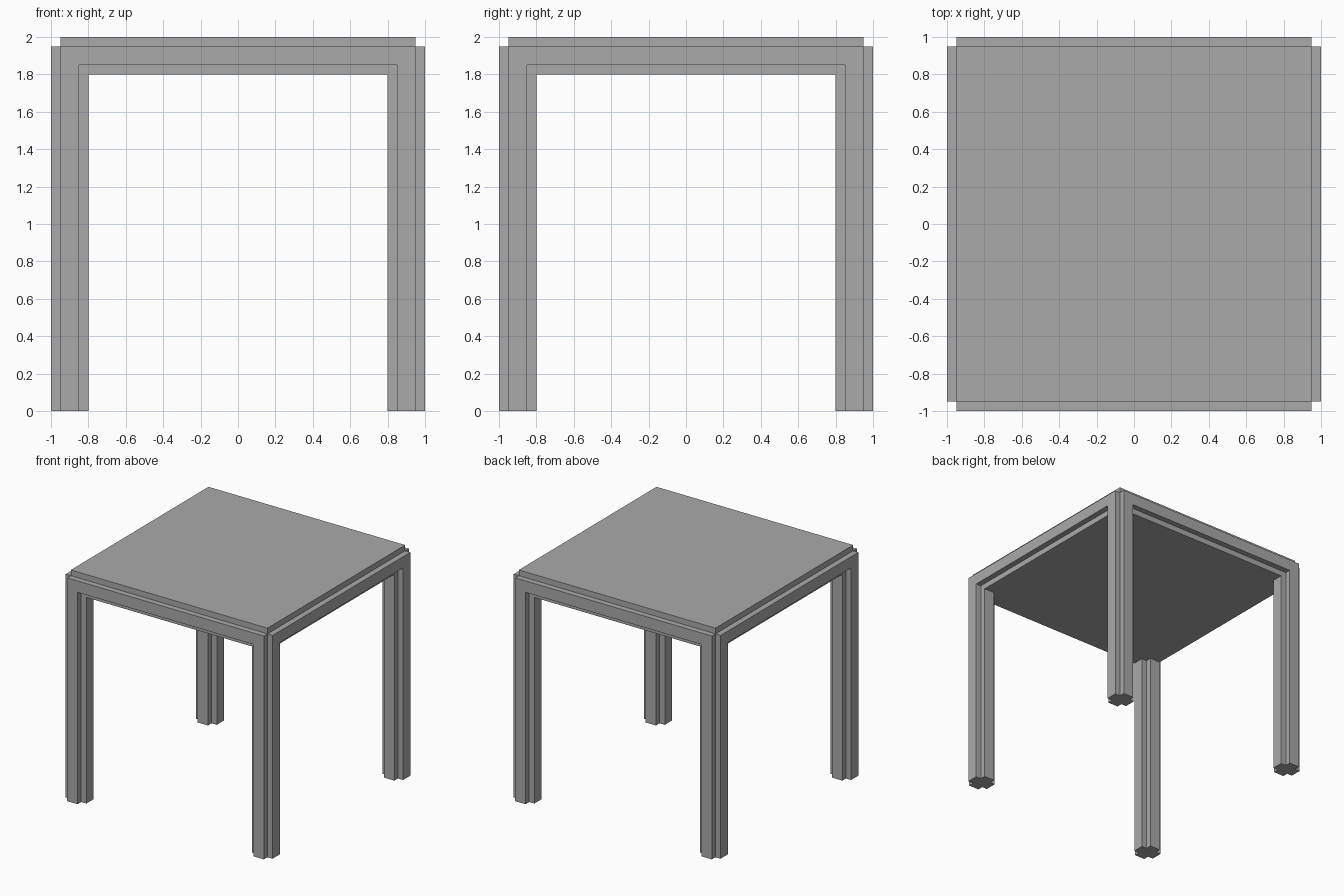
import bpy
import bmesh
from math import pi
from mathutils import Matrix

cube = bpy.data.objects.get("Cube")
if cube:
    bpy.data.objects.remove(cube, do_unlink=True)

# Single flat colour
grey = bpy.data.materials.new("plain grey")
grey.use_nodes = True
colour = (0.4, 0.4, 0.4, 1)
grey.diffuse_color = colour
grey.node_tree.nodes["Principled BSDF"].inputs["Base Color"].default_value = colour

EDGE = 0.95   # half width of the tabletop block
STEP = 0.05   # depth of the notches
TOP = 2.0
UNDER = 1.8   # underside of the tabletop


def prism(name, outline, height, matrix):
    """Extrude a flat outline along its local z, then place it."""
    bm = bmesh.new()
    face = bm.faces.new([bm.verts.new((x, y, 0)) for x, y in outline])
    ext = bmesh.ops.extrude_face_region(bm, geom=[face])
    moved = [v for v in ext["geom"] if isinstance(v, bmesh.types.BMVert)]
    bmesh.ops.translate(bm, verts=moved, vec=(0, 0, height))
    bmesh.ops.transform(bm, matrix=matrix, verts=bm.verts)
    bmesh.ops.recalc_face_normals(bm, faces=bm.faces)
    mesh = bpy.data.meshes.new(name)
    bm.to_mesh(mesh)
    bm.free()
    mesh.materials.append(grey)
    obj = bpy.data.objects.new(name, mesh)
    bpy.context.collection.objects.link(obj)
    return obj


# Tabletop block
square = [(-EDGE, -EDGE), (EDGE, -EDGE), (EDGE, EDGE), (-EDGE, EDGE)]
prism("tabletop", square, TOP - UNDER, Matrix.Translation((0, 0, UNDER)))

# Notched inner leg section, completed to a cross by the outer frames
a, b, c = EDGE, EDGE - 2 * STEP, EDGE - 3 * STEP
leg = [(a, a), (c, a), (c, b), (b, b), (b, c), (a, c)]

# Raised portal frame: two uprights and a rail, drawn flat
rail_low, rail_high = UNDER + STEP, TOP - STEP
portal = [(-a, 0), (-b, 0), (-b, rail_low), (b, rail_low),
          (b, 0), (a, 0), (a, rail_high), (-a, rail_high)]
stand_up = Matrix.Translation((0, -EDGE, 0)) @ Matrix.Rotation(pi / 2, 4, "X")

# One frame per side and one leg per corner
sides = ["front", "left", "back", "right"]
corners = ["back_left", "back_right", "front_right", "front_left"]
for i in range(4):
    turn = Matrix.Rotation(i * pi / 2, 4, "Z")
    prism(sides[i] + "_frame", portal, STEP, turn @ stand_up)
    prism(corners[i] + "_leg", leg, UNDER, turn)
